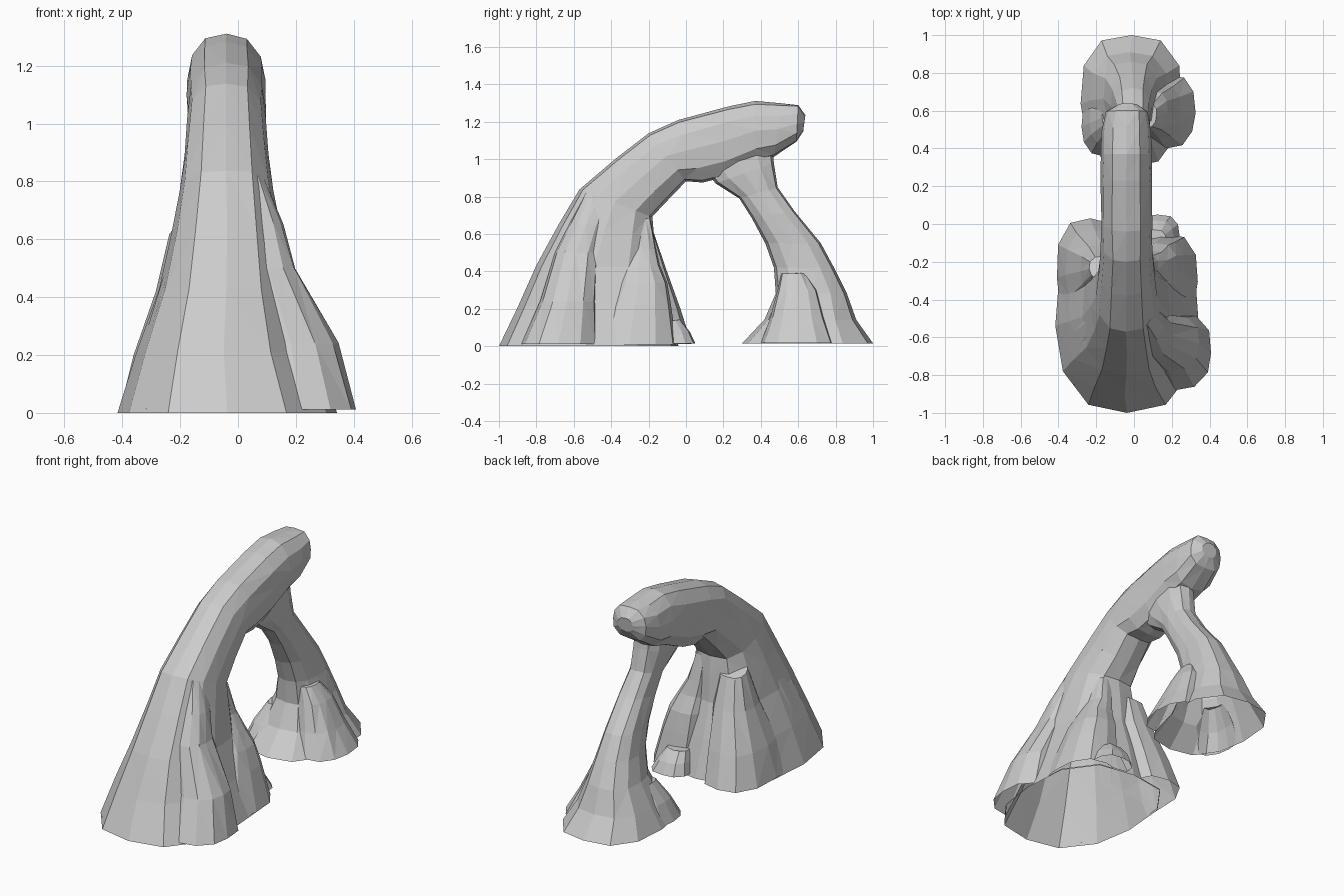
import bpy
import bmesh
import random

random.seed(4)

cube = bpy.data.objects.get("Cube")
if cube:
    bpy.data.objects.remove(cube, do_unlink=True)

# Grey stone material
stone = bpy.data.materials.new("grey stone")
stone.use_nodes = True
stone_colour = (0.6, 0.6, 0.6, 1)
stone.diffuse_color = stone_colour
stone.node_tree.nodes["Principled BSDF"].inputs["Base Color"].default_value = stone_colour

# Half cross-section: sideways share, then share from outer to inner edge
HALF = [(0, 0), (.54, .045), (.9, .23), (1, .48), (.95, .77), (.6, .96), (0, 1)]
SECTION = HALF + [(-s, t) for s, t in HALF[-2:0:-1]]


def loft(name, rings, rough=0.003):
    """Closed rock from rings (outer y, outer z, inner y, inner z, min x, max x)."""
    bm = bmesh.new()
    loops = []
    for index, (yo, zo, yi, zi, x_min, x_max) in enumerate(rings):
        middle, half = (x_min + x_max) / 2, (x_max - x_min) / 2
        loop = []
        for s, t in SECTION:
            wobble = random.uniform(-rough, rough)
            drop = wobble if index else 0
            loop.append(bm.verts.new((middle + half * s + wobble,
                                      yo + (yi - yo) * t,
                                      zo + (zi - zo) * t + drop)))
        loops.append(loop)
    count = len(SECTION)
    for low, high in zip(loops, loops[1:]):
        for i in range(count):
            j = (i + 1) % count
            bm.faces.new((low[i], low[j], high[j], high[i]))
    bm.faces.new(loops[0][::-1])
    bm.faces.new(loops[-1])
    bmesh.ops.recalc_face_normals(bm, faces=bm.faces)
    bmesh.ops.triangulate(bm, faces=[f for f in bm.faces if len(f.verts) == 4])
    mesh = bpy.data.meshes.new(name)
    bm.to_mesh(mesh)
    bm.free()
    mesh.materials.append(stone)
    obj = bpy.data.objects.new(name, mesh)
    bpy.context.collection.objects.link(obj)
    return obj


def level(z, front, back, x_min, x_max):
    """Horizontal ring."""
    return (front, z, back, z, x_min, x_max)


# Front leg sweeping up into the overhanging beam
arch = loft("rock_arch", [
    (-1, 0, -.04, 0, -.415, .345),
    (-.9, .21, -.1, .22, -.35, .255),
    (-.8, .43, -.16, .42, -.275, .19),
    (-.68, .65, -.17, .58, -.23, .15),
    (-.57, .84, -.18, .69, -.2, .122),
    (-.38, 1, -.1, .78, -.185, .105),
    (-.2, 1.14, 0, .88, -.175, .095),
    (-.04, 1.21, .09, .875, -.175, .095),
    (.23, 1.285, .2, .9, -.175, .095),
    (.37, 1.31, .37, .98, -.175, .095),
    (.51, 1.3, .47, 1.01, -.17, .09),
    (.6, 1.29, .59, 1.09, -.15, .075),
    (.638, 1.235, .627, 1.15, -.085, .015),
])

# Back leg with a flared foot, webbed into the underside of the beam
back_leg = loft("back_leg", [
    level(.015, .3, 1, -.28, .25),
    level(.14, .42, .91, -.225, .18),
    level(.28, .48, .86, -.16, .125),
    level(.42, .47, .79, -.12, .1),
    level(.55, .425, .72, -.1, .085),
    (.35, .69, .58, .72, -.085, .08),
    (.285, .79, .49, .85, -.085, .07),
    (.16, .87, .47, .98, -.1, .07),
    (.08, .96, .46, 1.08, -.1, .06),
])

# Buttresses and boulders leaning on the legs
lumps = [
    loft("right_front_buttress", [
        level(.012, -.88, -.47, .02, .41),
        level(.24, -.78, -.48, .02, .345),
        level(.5, -.7, -.47, 0, .2),
        (-.62, .66, -.44, .64, 0, .155),
        (-.54, .82, -.38, .78, 0, .09)]),
    loft("right_back_buttress", [
        level(.01, -.54, -.05, 0, .335),
        level(.22, -.45, -.08, 0, .27),
        level(.34, -.39, -.1, 0, .23),
        (-.36, .43, -.14, .43, 0, .18),
        (-.31, .52, -.16, .52, 0, .13),
        level(.68, -.3, -.19, 0, .08)]),
    loft("left_back_buttress", [
        level(.011, -.58, .03, -.41, -.06),
        level(.2, -.49, -.03, -.36, -.06),
        level(.42, -.38, -.11, -.285, -.06),
        (-.3, .64, -.17, .6, -.235, -.08)]),
    loft("left_front_buttress", [
        level(.013, -.87, -.42, -.385, -.08),
        level(.28, -.74, -.4, -.315, -.07),
        level(.6, -.58, -.38, -.22, -.07)]),
    loft("small_boulder", [
        level(.014, -.18, .05, .01, .24),
        level(.08, -.17, .02, .02, .21),
        level(.14, -.15, -.03, .04, .17)]),
    loft("foot_right_lump", [
        level(.016, .4, .79, .02, .325),
        level(.15, .45, .74, .02, .25),
        level(.3, .49, .7, .02, .18),
        (.51, .39, .64, .39, .02, .12)]),
    loft("foot_left_lump", [
        level(.017, .36, .68, -.275, -.06),
        level(.13, .42, .66, -.235, -.05),
        level(.24, .49, .64, -.17, -.05)]),
]

# Merge everything into one skin
bpy.context.view_layer.objects.active = arch
for part in [back_leg] + lumps:
    union = arch.modifiers.new("merge", 'BOOLEAN')
    union.operation = 'UNION'
    union.solver = 'EXACT'
    union.object = part
    bpy.ops.object.modifier_apply(modifier=union.name)
    bpy.data.objects.remove(part, do_unlink=True)

# Open the hollow undersides
bm = bmesh.new()
bm.from_mesh(arch.data)
under = [f for f in bm.faces
         if f.normal.z < -.9 and f.calc_center_median().z < .03]
bmesh.ops.delete(bm, geom=under, context='FACES')
bm.to_mesh(arch.data)
bm.free()
for polygon in arch.data.polygons:
    polygon.use_smooth = False
